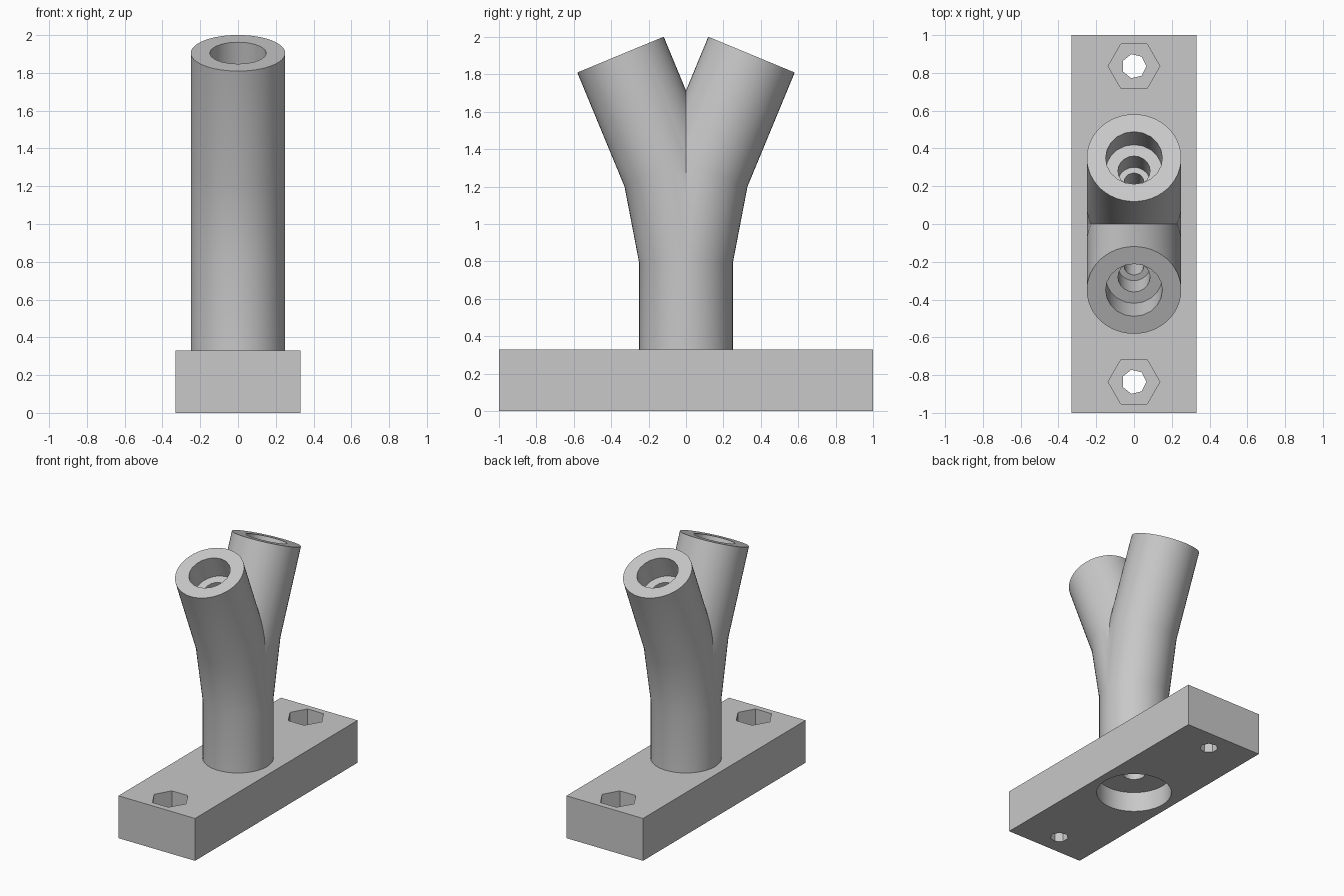
import bpy, bmesh
from math import cos, sin, pi, radians
from mathutils import Vector, Matrix

if "Cube" in bpy.data.objects:
    bpy.data.objects.remove(bpy.data.objects["Cube"], do_unlink=True)

grey = bpy.data.materials.new("plain grey")
grey.use_nodes = True
grey.diffuse_color = (0.58, 0.58, 0.58, 1)
grey.node_tree.nodes["Principled BSDF"].inputs["Base Color"].default_value = (0.58, 0.58, 0.58, 1)

BASE_TOP = 0.33
RADIUS = 0.25
TILT = radians(22.5)
TIP = Vector((0, 0.35, 1.905))            # centre of the rear branch mouth
AXIS = Vector((0, sin(TILT), cos(TILT)))  # outward direction of that branch


def add_object(name, bm):
    bmesh.ops.recalc_face_normals(bm, faces=bm.faces)
    mesh = bpy.data.meshes.new(name)
    bm.to_mesh(mesh)
    bm.free()
    mesh.materials.append(grey)
    obj = bpy.data.objects.new(name, mesh)
    bpy.context.collection.objects.link(obj)
    return obj


def loft(name, rings, sides):
    """Closed solid through circles given as (centre, tilt, radius)."""
    bm = bmesh.new()
    loops = []
    for centre, tilt, radius in rings:
        turn = Matrix.Rotation(-tilt, 3, 'X')
        angles = [2 * pi * i / sides for i in range(sides)]
        loops.append([bm.verts.new(Vector(centre) + turn @ Vector((radius * cos(a), radius * sin(a), 0)))
                      for a in angles])
    for low, high in zip(loops, loops[1:]):
        for i in range(sides):
            j = (i + 1) % sides
            bm.faces.new((low[i], low[j], high[j], high[i]))
    bm.faces.new(loops[0][::-1])
    bm.faces.new(loops[-1])
    return add_object(name, bm)


def upright(name, radius, bottom, top, sides, y=0):
    return loft(name, [((0, y, bottom), 0, radius), ((0, y, top), 0, radius)], sides)


def apply(obj, mod):
    bpy.ops.object.select_all(action='DESELECT')
    bpy.context.view_layer.objects.active = obj
    obj.select_set(True)
    bpy.ops.object.modifier_apply(modifier=mod.name)


def cut(obj, cutter):
    cutter.hide_render = True
    mod = obj.modifiers.new("cut", 'BOOLEAN')
    mod.operation = 'DIFFERENCE'
    mod.solver = 'EXACT'
    mod.object = cutter
    apply(obj, mod)
    bpy.data.objects.remove(cutter, do_unlink=True)


# Base block with bolt holes, nut pockets and a round recess underneath
bm = bmesh.new()
bmesh.ops.create_cube(bm, size=1)
bmesh.ops.scale(bm, vec=(0.66, 2, BASE_TOP), verts=bm.verts)
bmesh.ops.translate(bm, vec=(0, 0, BASE_TOP / 2), verts=bm.verts)
base = add_object("base_block", bm)
for side in (-1, 1):
    cut(base, upright("nut_cutter", 0.137, 0.165, 0.5, 6, side * 0.835))
    cut(base, upright("bolt_cutter", 0.065, -0.1, 0.5, 7, side * 0.835))
cut(base, upright("recess_cutter", 0.268, -0.1, 0.155, 48))
cut(base, upright("base_bore_cutter", 0.08, -0.1, 0.5, 16))

# Forked column: one bent half, mirrored front to back
column = loft("forked_column", [
    ((0, 0, BASE_TOP), 0, RADIUS),
    ((0, 0, 0.79), 0, RADIUS),
    (TIP - AXIS * 0.66, TILT, RADIUS),
    (TIP, TILT, RADIUS)], 48)
mirror = column.modifiers.new("mirror", 'MIRROR')
mirror.use_axis = (False, True, False)
mirror.use_bisect_axis = (False, True, False)
mirror.merge_threshold = 0.0005
apply(column, mirror)

# Stepped bore down each branch, meeting the central bore
steps = [(0.15, -0.1), (0.15, 0.18), (0.085, 0.18), (0.085, 0.335), (0.052, 0.335), (0.052, 0.93)]
for side in (-1, 1):
    rings = []
    for radius, depth in steps:
        centre = TIP - AXIS * depth
        centre.y *= side
        rings.append((centre, side * TILT, radius))
    cut(column, loft("branch_bore_cutter", rings, 20))
cut(column, upright("column_bore_cutter", 0.08, 0.2, 1.08, 16))

# Smooth round walls, keep crisp edges
for obj in (base, column):
    bpy.ops.object.select_all(action='DESELECT')
    bpy.context.view_layer.objects.active = obj
    obj.select_set(True)
    bpy.ops.object.shade_smooth_by_angle(angle=radians(28))
